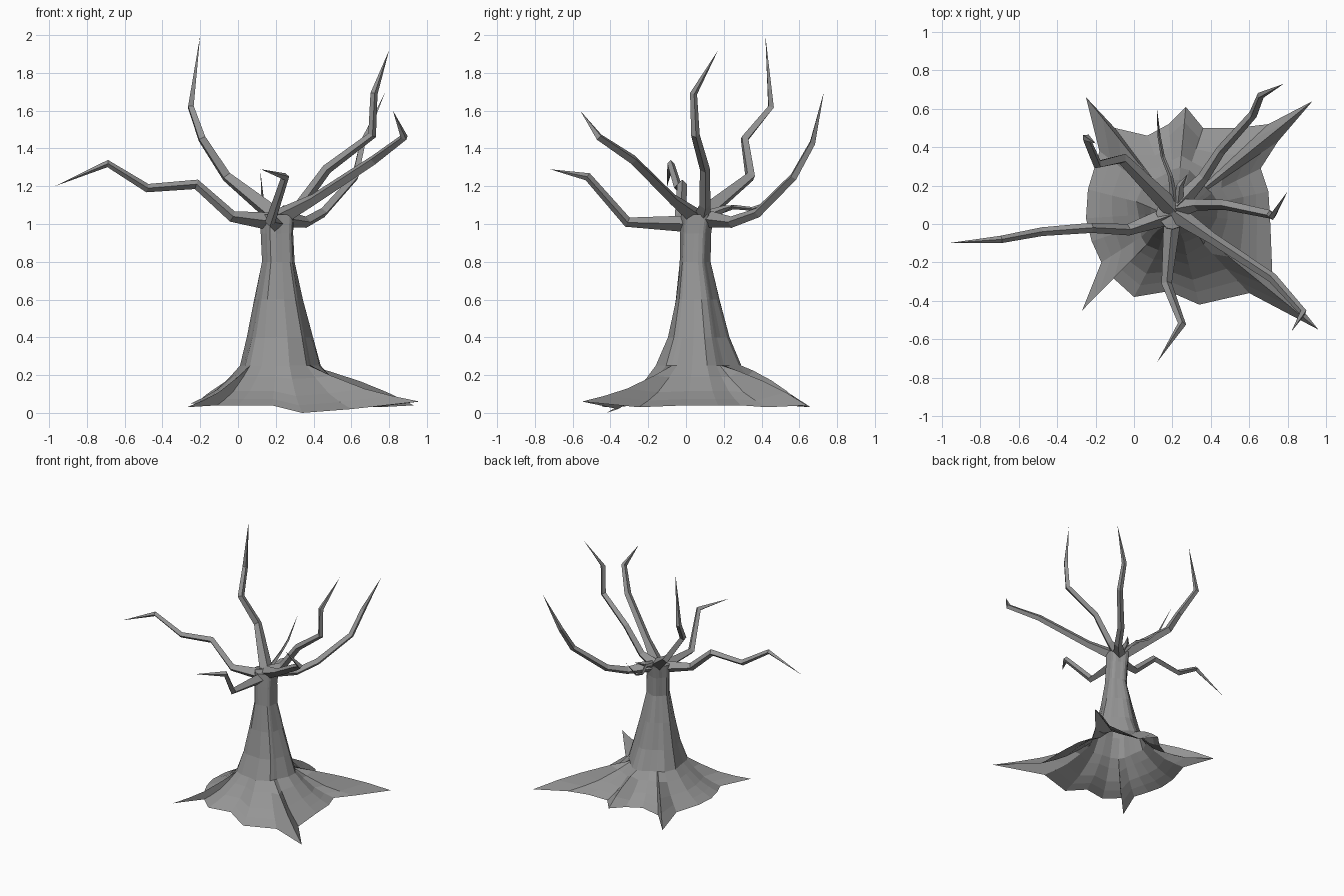
import bpy
import bmesh
from math import atan2, cos, hypot, pi, sin
from mathutils import Vector

default_cube = bpy.data.objects.get("Cube")
if default_cube:
    bpy.data.objects.remove(default_cube)

# One plain grey bark colour for the whole tree
bark = bpy.data.materials.new("grey_bark")
bark.use_nodes = True
bark_colour = (0.3, 0.3, 0.3, 1)
bark.diffuse_color = bark_colour
bark.node_tree.nodes["Principled BSDF"].inputs["Base Color"].default_value = bark_colour


def add_object(name, bm):
    """Turn a bmesh into a flat shaded object with the bark material."""
    mesh = bpy.data.meshes.new(name)
    bm.to_mesh(mesh)
    bm.free()
    mesh.materials.append(bark)
    obj = bpy.data.objects.new(name, mesh)
    bpy.context.collection.objects.link(obj)
    return obj


def bridge(bm, lower, upper):
    """Join two rings of equal length with quads."""
    count = len(lower)
    for i in range(count):
        j = (i + 1) % count
        bm.faces.new((lower[i], lower[j], upper[j], upper[i]))


def make_trunk(name, rim, stations, skirt):
    """Hollow root skirt that rises into a ridged, slightly leaning trunk."""
    bm = bmesh.new()
    base_z, base_x, base_y, base_rx, base_ry = stations[0]
    angles = [atan2(y - base_y, x - base_x) for x, y, z in rim]

    def trunk_point(station, angle):
        z, cx, cy, rx, ry = station
        ridge = 1 + 0.07 * cos(5 * angle - 3 * z)
        return Vector((cx + rx * ridge * cos(angle), cy + ry * ridge * sin(angle), z))

    rings = []
    # Skirt rings run from the rim up to the foot of the trunk
    for reach, height in skirt:
        ring = []
        for (x, y, z), angle in zip(rim, angles):
            foot = trunk_point(stations[0], angle)
            point = foot.lerp(Vector((x, y, z)), reach)
            is_back_root = y > 0.6
            lift = 0.05 * sin(pi * reach) if is_back_root else 0
            point.z = z + (base_z - z) * height + lift
            ring.append(bm.verts.new(point))
        rings.append(ring)
    for station in stations:
        rings.append([bm.verts.new(trunk_point(station, a)) for a in angles])
    for lower, upper in zip(rings, rings[1:]):
        bridge(bm, lower, upper)
    # Broken crown closing the trunk
    z, cx, cy, rx, ry = stations[-1]
    peak = bm.verts.new((cx, cy, z + 0.01))
    crown = rings[-1]
    for i, vert in enumerate(crown):
        bm.faces.new((vert, crown[(i + 1) % len(crown)], peak))
    return add_object(name, bm)


def make_branch(name, path, thickness, sides=4):
    """Angular limb that tapers along its path to a sharp point."""
    bm = bmesh.new()
    points = [Vector(p) for p in path]
    last = len(points) - 1
    rings = []
    for i in range(last):
        before = points[max(i - 1, 0)]
        tangent = (points[i + 1] - points[i]).normalized()
        if i:
            tangent += (points[i] - before).normalized()
        tangent.normalize()
        # A steady reference keeps the limb from twisting
        run = points[-1] - points[0]
        reference = Vector((-run.y, run.x, 0)).normalized()
        up = tangent.cross(reference).normalized()
        across = up.cross(tangent)
        radius = thickness * (1 if i == 0 else 0.6 * (1 - 0.6 * (i - 1) / last))
        ring = []
        for k in range(sides):
            turn = 2 * pi * k / sides
            offset = across * cos(turn) + up * sin(turn)
            ring.append(bm.verts.new(points[i] + offset * radius))
        rings.append(ring)
    for lower, upper in zip(rings, rings[1:]):
        bridge(bm, lower, upper)
    tip = bm.verts.new(points[-1])
    for k in range(sides):
        bm.faces.new((rings[-1][k], rings[-1][(k + 1) % sides], tip))
    bm.faces.new(rings[0][::-1])
    bmesh.ops.recalc_face_normals(bm, faces=bm.faces)
    return add_object(name, bm)


# Outer edge of the roots, counter-clockwise, with long pointed toes
root_rim = [
    (.71, 0, .04), (.7, .17, .04), (.66, .29, .04), (.75, .43, .03),
    (.93, .64, .04), (.7, .52, .04), (.53, .5, .05), (.36, .5, .05),
    (.27, .61, .05), (.18, .52, .05), (.07, .46, .05), (-.1, .5, .05),
    (-.25, .66, .03), (-.18, .38, .05), (-.24, .18, .05), (-.25, .03, .05),
    (-.22, -.09, .05), (-.17, -.2, .04), (-.27, -.45, .03), (-.11, -.28, .04),
    (0, -.38, .04), (.18, -.35, .04), (.34, -.42, 0), (.6, -.36, .02),
    (.96, -.55, .06), (.72, -.25, .03),
]
# Reach toward the rim and share of the rise
skirt_profile = [(1, 0), (.75, .16), (.5, .36), (.2, .72)]
# Height, centre and half widths
trunk_stations = [
    (.25, .22, .06, .21, .22), (.4, .22, .06, .17, .16), (.6, .215, .055, .125, .115),
    (.8, .215, .045, .085, .08), (.95, .21, .05, .085, .08), (1.05, .21, .06, .09, .085),
]
make_trunk("trunk_and_roots", root_rim, trunk_stations, skirt_profile)

# Bare limbs, each from the crown to its tip
make_branch("right_branch", [
    (.2, .05, 1.01), (-.03, -.03, 1.04), (-.22, -.02, 1.21),
    (-.48, -.04, 1.19), (-.69, -.08, 1.32), (-.97, -.1, 1.2)], .05)
make_branch("tall_back_branch", [
    (.2, .08, 1.04), (-.06, .34, 1.25), (-.19, .31, 1.45),
    (-.25, .45, 1.62), (-.2, .42, 2)], .05)
make_branch("tall_left_branch", [
    (.22, .08, 1.03), (.33, .1, 1.1), (.47, .1, 1.29), (.71, .05, 1.47),
    (.72, .04, 1.69), (.8, .17, 1.92)], .05)
make_branch("back_left_branch", [
    (.22, .09, 1.03), (.36, .24, 1.01), (.45, .38, 1.06), (.62, .57, 1.25),
    (.66, .67, 1.43), (.78, .73, 1.7)], .05)
make_branch("front_left_branch", [
    (.21, .06, 1.03), (.4, -.07, 1.13), (.72, -.28, 1.34),
    (.88, -.46, 1.46), (.82, -.56, 1.6)], .05)
make_branch("front_branch", [
    (.2, .03, 1), (.17, -.31, 1.01), (.25, -.52, 1.25), (.12, -.72, 1.29)], .045)
make_branch("back_twig", [
    (.21, .12, 1.05), (.19, .25, 1.09), (.15, .35, 1.08),
    (.13, .46, 1.12), (.12, .6, 1.27)], .02)
make_branch("crown_splinter", [
    (.23, .1, 1.04), (.24, .2, 1.08), (.28, .26, 1.1)], .03)
